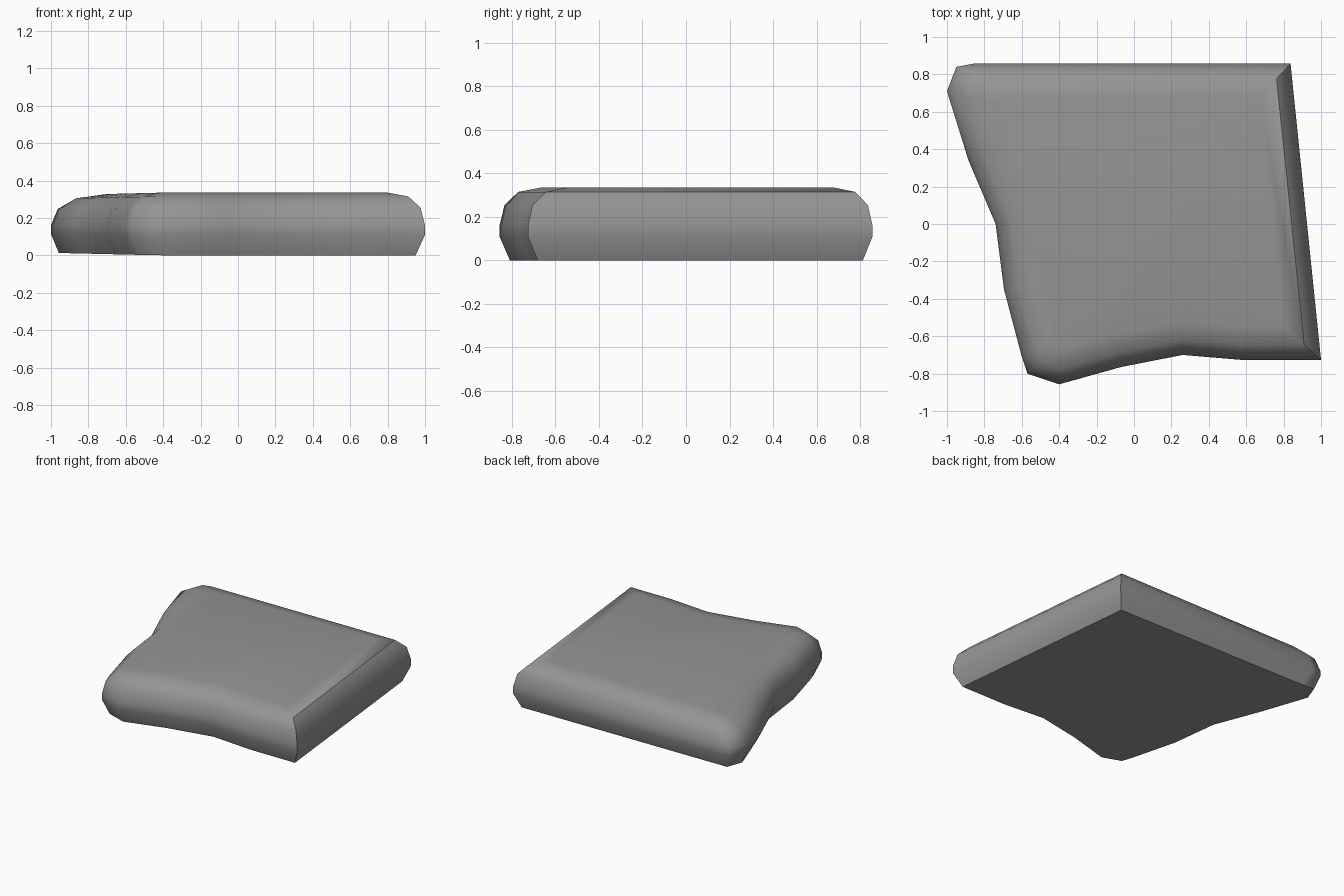
import bpy, bmesh

if "Cube" in bpy.data.objects:
    bpy.data.objects.remove(bpy.data.objects["Cube"])

# Outline at the widest level and of the flat top; the corners correspond
OUTER = [(-1, .71), (-.885, .34), (-.74, 0), (-.695, -.35), (-.60, -.71), (-.57, -.80),
         (-.40, -.857), (-.07, -.765), (.26, -.70), (.58, -.727), (1, -.727),
         (.837, .857), (-.86, .857), (-.95, .84)]
INNER = [(-.70, .64), (-.675, .38), (-.563, .04), (-.52, -.32), (-.43, -.62), (-.415, -.65),
         (-.36, -.665), (-.11, -.59), (.25, -.52), (.56, -.545), (.80, -.545),
         (.67, .68), (-.66, .685), (-.685, .675)]
# Rounded edge: (fraction towards the inner outline, height)
PROFILE = [(.25, 0), (0, .11), (0, .16), (.12, .255), (.45, .315), (1, .335)]
RIGHT_FRONT, RIGHT_BACK = 10, 11


def level(t, z):
    ring = []
    for i, ((ax, ay), (bx, by)) in enumerate(zip(OUTER, INNER)):
        s = .14 if t == .25 and i in (0, 13) else t  # steeper underside at the back left corner
        x, y = ax + (bx - ax) * s, ay + (by - ay) * s
        thin = 1 - .08 * max(0, min(1, (-.42 - x) / .55))  # slightly thinner back left corner
        ring.append(bm.verts.new((x, y, .16 + (z - .16) * thin)))
    return ring


# Rounded slab
bm = bmesh.new()
rings = [level(t, z) for t, z in PROFILE]
n = len(OUTER)
for a, b in zip(rings, rings[1:]):
    for i in range(n):
        j = (i + 1) % n
        bm.faces.new((a[i], a[j], b[j], b[i]))
bm.faces.new(rings[-1])
bottom = bm.faces.new(rings[0][::-1])
bmesh.ops.recalc_face_normals(bm, faces=bm.faces)
for f in bm.faces:
    f.smooth = True

# Creases: bottom rim, the two right corners and the ridge along the right side
sharp = list(bottom.edges)
for a, b in zip(rings[:4], rings[1:5]):
    sharp += [bm.edges.get((a[k], b[k])) for k in (RIGHT_FRONT, RIGHT_BACK)]
sharp.append(bm.edges.get((rings[4][RIGHT_FRONT], rings[4][RIGHT_BACK])))
for e in sharp:
    e.smooth = False

mesh = bpy.data.meshes.new("stone_slab")
bm.to_mesh(mesh)
bm.free()

# Dark grey stone
stone = bpy.data.materials.new("dark_stone")
stone.diffuse_color = (.3, .3, .3, 1)
stone.use_nodes = True
stone.node_tree.nodes["Principled BSDF"].inputs["Base Color"].default_value = stone.diffuse_color
mesh.materials.append(stone)
bpy.context.collection.objects.link(bpy.data.objects.new("stone_slab", mesh))
